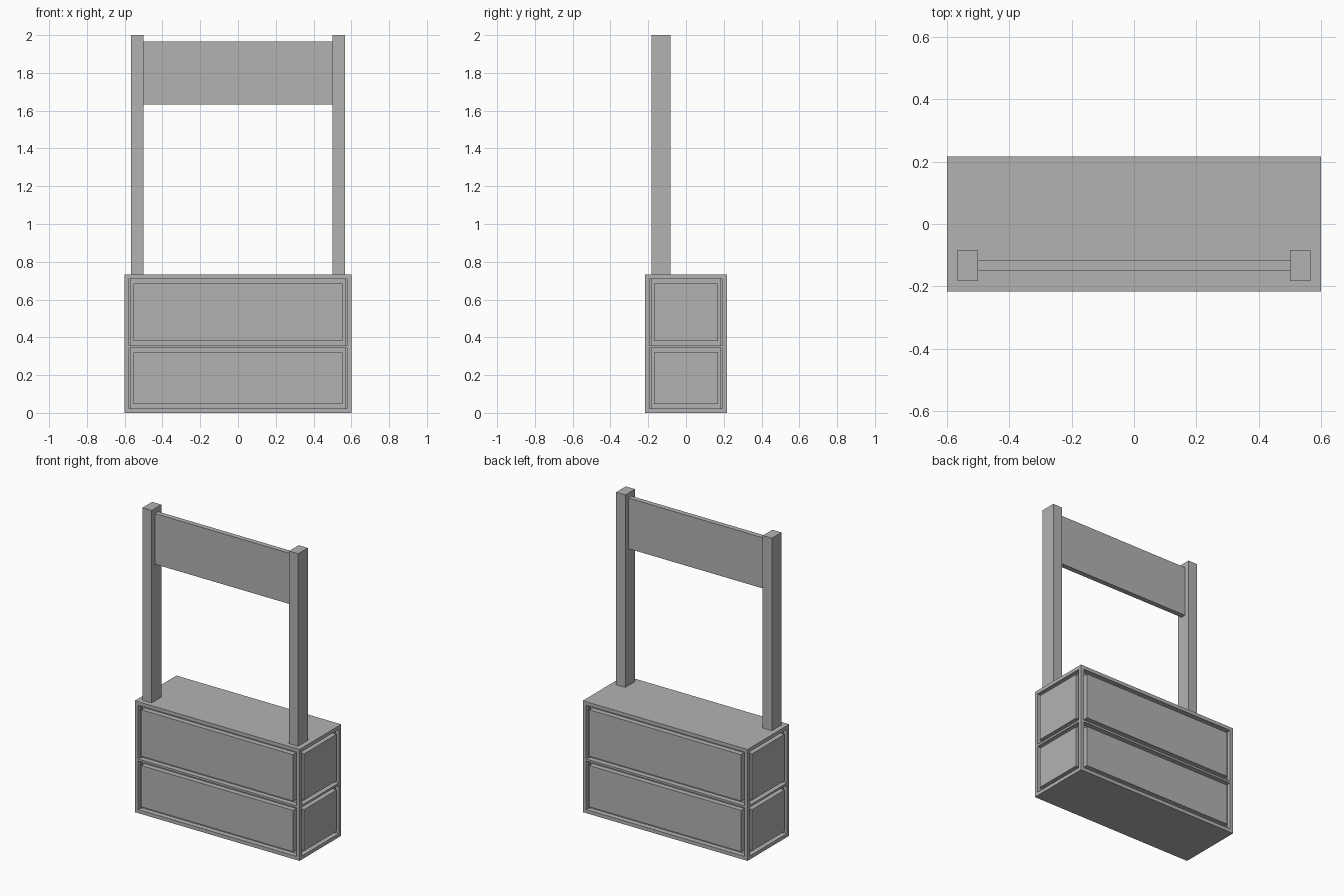
import bpy
import bmesh
from mathutils import Matrix, Vector

U = 1 / 30  # module: every board is one unit thick
W, D, H = 18, 6.5, 22  # counter half width, half depth and height in units

old = bpy.data.objects.get("Cube")
if old:
    bpy.data.objects.remove(old, do_unlink=True)

grey = bpy.data.materials.new("plain_grey")
grey.use_nodes = True
colour = (0.45, 0.45, 0.45, 1)
grey.diffuse_color = colour
grey.node_tree.nodes["Principled BSDF"].inputs["Base Color"].default_value = colour


def add_object(name, bm):
    mesh = bpy.data.meshes.new(name)
    bm.to_mesh(mesh)
    bm.free()
    mesh.materials.append(grey)
    obj = bpy.data.objects.new(name, mesh)
    bpy.context.collection.objects.link(obj)
    return obj


def box(name, x, y, z):
    """Box between (low, high) limits given in units."""
    bm = bmesh.new()
    low, high = (Vector(p) * U for p in zip(x, y, z))
    size = high - low
    bmesh.ops.create_cube(bm, size=1, matrix=Matrix.Translation((low + high) / 2)
                          @ Matrix.Diagonal((*size, 1)))
    return add_object(name, bm)


# Counter: a box with a middle rail cut in, framed panels on all four sides
bm = bmesh.new()
bmesh.ops.create_cube(bm, size=1, matrix=Matrix.Translation((0, 0, H * U / 2))
                      @ Matrix.Diagonal((2 * W * U, 2 * D * U, H * U, 1)))
bmesh.ops.bisect_plane(bm, geom=bm.verts[:] + bm.edges[:] + bm.faces[:],
                       plane_co=(0, 0, 10.5 * U), plane_no=(0, 0, 1))

# The rail is one unit wide, so cells reach half a unit short of the cut
cells = [f for f in bm.faces if abs(f.normal.z) < 0.5]
for cell in cells:
    bmesh.ops.inset_region(bm, faces=[cell], thickness=U)
    middle = cell.calc_center_median().z
    for v in cell.verts:
        if abs(v.co.z - 10.5 * U) < 1.2 * U:
            v.co.z += U / 2 if middle < 10.5 * U else -U / 2


def step(face, depth):
    """Push a face straight in or out, leaving square walls."""
    direction = face.normal.copy()
    new = bmesh.ops.extrude_discrete_faces(bm, faces=[face])["faces"][0]
    bmesh.ops.translate(bm, verts=new.verts[:], vec=direction * depth)
    return new


# Sink each cell, then raise its panel flush with the frame
for cell in cells:
    cell.normal_update()
    floor = step(cell, -U)
    floor.normal_update()
    bmesh.ops.inset_region(bm, faces=[floor], thickness=U)
    step(floor, U)
bmesh.ops.recalc_face_normals(bm, faces=bm.faces[:])
add_object("counter", bm)

# Uprights and sign board
for side, name in ((1, "left_post"), (-1, "right_post")):
    box(name, sorted((15 * side, 17 * side)), (-5.5, -2.5), (H, 60))
box("sign_board", (-15, 15), (-4.5, -3.5), (49, 59))
